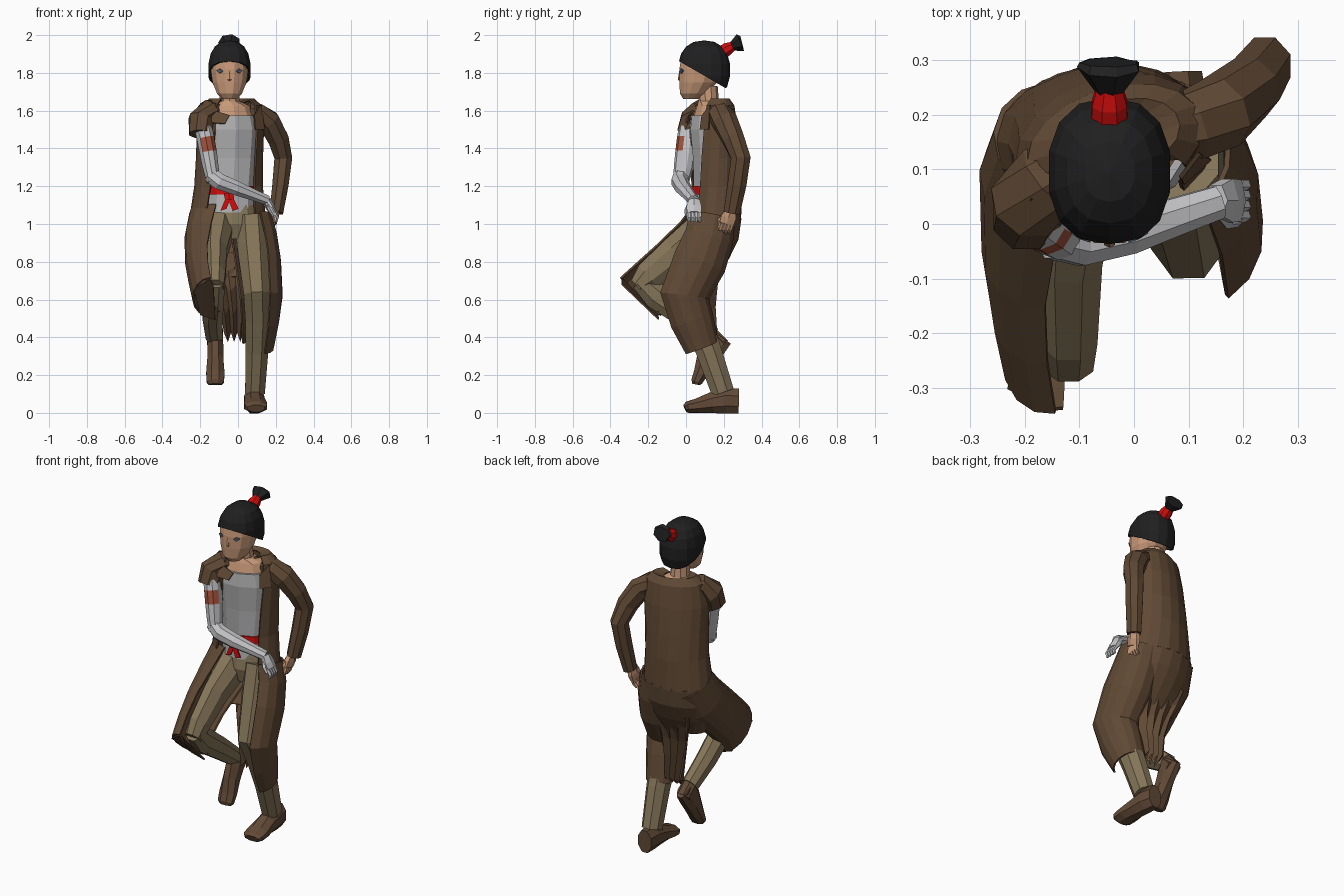
import bpy, bmesh, math
from mathutils import Vector as V

def material(name, r, g, b):
    m = bpy.data.materials.new(name)
    m.diffuse_color = (r, g, b, 1)
    return m

COAT = material("coat brown", .118, .067, .035)
SHOE = material("shoe brown", .125, .07, .039)
PANTS = material("khaki", .235, .18, .10)
SKIN = material("skin", .58, .32, .19)
SHIRT = material("shirt grey", .45, .45, .46)
METAL = material("arm grey", .56, .56, .58)
RED = material("red cloth", .65, .004, .004)
HAIR = material("black hair", .014, .014, .015)
PATCH = material("rust patch", .36, .085, .045)
EYE = material("eye", .08, .11, .15)

def finish(name, bm, mats, thick=0):
    me = bpy.data.meshes.new(name)
    bmesh.ops.recalc_face_normals(bm, faces=bm.faces)
    bm.to_mesh(me)
    bm.free()
    for m in mats:
        me.materials.append(m)
    ob = bpy.data.objects.new(name, me)
    bpy.context.collection.objects.link(ob)
    if thick:
        s = ob.modifiers.new("thickness", "SOLIDIFY")
        s.thickness, s.offset = thick, 0
    return ob

# Loft of elliptic rings (x, y, z, a, b, yaw). Angle 0 is the ref side, 90 the front
# of a downward tube. An arc makes an open cloth shell.
def tube(name, mat, pts, n=8, arc=None, ref=(1, 0, 0), flat=False, thick=.01, rule=None, extra=()):
    bm = bmesh.new()
    P = [V(p[:3]) for p in pts]
    rings = []
    for i, p in enumerate(pts):
        yaw = math.radians(p[5]) if len(p) > 5 else 0
        t = V((0, 0, -1)) if flat else (P[min(i + 1, len(P) - 1)] - P[max(i - 1, 0)]).normalized()
        r = V((math.cos(yaw), math.sin(yaw), 0)) if flat else V(ref)
        side = (r - t * r.dot(t)).normalized()
        up = t.cross(side)
        if arc:
            angs = [math.radians(arc[0] + (arc[1] - arc[0]) * k / n) for k in range(n + 1)]
            s = 1
        else:
            angs = [(k + .5) * math.tau / n for k in range(n)]
            s = 1 / math.cos(math.pi / n)
        rings.append([bm.verts.new(P[i] + side * math.cos(a) * p[3] * s + up * math.sin(a) * p[4] * s)
                      for a in angs])
    for A, B in zip(rings, rings[1:]):
        for k in range(n):
            j = k + 1 if arc else (k + 1) % n
            bm.faces.new((A[k], A[j], B[j], B[k]))
    if not arc:
        bm.faces.new(rings[0])
        bm.faces.new(rings[-1])
    bmesh.ops.recalc_face_normals(bm, faces=bm.faces)
    if rule:
        for f in bm.faces:
            f.material_index = int(rule(f.calc_center_median(), f.normal))
    return finish(name, bm, [mat, *extra], thick if arc else 0)

def plate(name, mat, pts, thick=.008):
    bm = bmesh.new()
    bm.faces.new([bm.verts.new(p) for p in pts])
    return finish(name, bm, [mat], thick)

# Head and face
tube("head", SKIN, [(-.045, .025, 1.663, .04, .04), (-.045, .04, 1.69, .066, .072),
                    (-.045, .065, 1.75, .09, .1), (-.045, .08, 1.82, .1, .115),
                    (-.045, .085, 1.87, .097, .112), (-.045, .09, 1.9, .06, .07)], n=12, flat=True)
tube("nose", SKIN, [(-.045, -.03, 1.81, .005, .005), (-.045, -.034, 1.765, .01, .008),
                    (-.045, -.026, 1.755, .007, .005)], n=6, flat=True)
for sx, side in ((-1, "right"), (1, "left")):
    cx = -.045 + sx * .052
    plate(side + "_eye", EYE, [(cx - sx * .018, -.031, 1.808), (cx, -.025, 1.822),
                               (cx + sx * .018, -.014, 1.813), (cx, -.025, 1.798)], .007)
tube("neck", SKIN, [(-.045, .115, 1.73, .05, .05), (-.045, .12, 1.65, .053, .052),
                    (-.04, .125, 1.625, .1, .065, 15), (-.04, .125, 1.55, .13, .088, 15)], n=10, flat=True)

# Hair cap, slightly boxy, cut along a sloping hairline
bm = bmesh.new()
bmesh.ops.create_uvsphere(bm, u_segments=14, v_segments=9, radius=1)
for v in bm.verts:
    box = [math.copysign(abs(c) ** .85, c) for c in v.co]
    v.co = V((-.045 + box[0] * .11, .096 + box[1] * .133, 1.815 + box[2] * .152))
bmesh.ops.bisect_plane(bm, geom=bm.verts[:] + bm.edges[:] + bm.faces[:], plane_co=(0, -.04, 1.865),
                       plane_no=(0, .5, .86), clear_inner=True)
finish("hair", bm, [HAIR], .01)
tube("hair_tie", RED, [(-.045, .19, 1.907, .033, .036), (-.045, .222, 1.928, .032, .034),
                       (-.045, .255, 1.946, .022, .022)])
tube("hair_tail", HAIR, [(-.045, .24, 1.938, .022, .02), (-.045, .288, 1.96, .054, .045),
                         (-.045, .296, 1.962, .05, .03)], n=7)

# Shirt, belt and trousers top
tube("shirt", SHIRT, [(-.04, .125, 1.575, .137, .092, 15), (-.04, .13, 1.5, .155, .105, 15),
                      (-.04, .145, 1.35, .145, .105, 12), (-.04, .15, 1.2, .135, .105, 8),
                      (-.04, .145, 1.06, .135, .11, 5)], n=10, flat=True)
tube("belt", RED, [(-.04, .15, 1.2, .142, .113, 8), (-.04, .15, 1.155, .142, .115, 8)], n=10, flat=True)
tube("belt_knot", RED, [(-.05, .025, 1.165, .026, .015), (-.045, .022, 1.13, .024, .015)], n=6, flat=True)
for dx in (-.035, .03):
    plate("belt_end", RED, [(-.06, .022, 1.15), (-.032, .022, 1.15),
                            (-.027 + dx, .02, 1.08), (-.058 + dx, .02, 1.07)])
tube("trouser_seat", PANTS, [(-.035, .145, 1.1, .13, .1), (-.03, .14, 1.0, .145, .11),
                             (-.02, .14, .92, .1, .09)], n=10, flat=True)

# Legs: left one stands, right one is raised
tube("left_leg", PANTS, [(.07, .13, 1.03, .085, .1), (.08, .09, .87, .085, .11), (.1, -.005, .63, .07, .095),
                         (.105, .05, .5, .066, .075), (.1, .12, .33, .06, .068), (.09, .195, .11, .052, .06)])
tube("right_thigh", PANTS, [(-.1, .13, 1.0, .085, .1), (-.12, -.05, .85, .062, .09),
                            (-.12, -.2, .725, .053, .075), (-.12, -.258, .67, .045, .045)])
tube("right_shin", PANTS, [(-.12, -.245, .7, .048, .05), (-.128, -.16, .62, .055, .07),
                           (-.135, 0, .51, .052, .062), (-.125, .14, .405, .045, .05)])

def foot(name, heel, fwd, up, width):
    prof = [(0, .8, .062, .066), (.07, 1, .064, .068), (.14, 1.0, .054, .056),
            (.22, 1.15, .038, .038), (.27, 1.1, .03, .03), (.284, .85, .024, .02)]  # along, width, lift, height
    pts = [(*(V(heel) + V(fwd).normalized() * d + V(up).normalized() * h), w * width, b)
           for d, w, h, b in prof]
    tube(name, SHOE, pts)

foot("left_shoe", (.082, .278, 0), (.05, -1, 0), (0, 0, 1), .053)
foot("right_shoe", (-.12, .235, .37), (0, -.57, -.82), (0, -.82, .57), .042)
tube("right_shoe_collar", SHOE, [(-.125, .12, .42, .043, .046), (-.12, .19, .35, .04, .046)])

# Open coat: body, hips, both skirts and the folded middle of the back
tube("coat_body", COAT, [(-.04, .15, 1.645, .07, .055, 18), (-.033, .155, 1.66, .12, .068, 18),
                         (-.035, .147, 1.625, .162, .098, 18),
                         (-.04, .145, 1.5, .178, .12, 18), (-.045, .15, 1.35, .175, .13, 14),
                         (-.05, .155, 1.2, .178, .135, 10), (-.055, .15, 1.02, .2, .138, 6)],
     n=14, arc=(48, -230), flat=True)
tube("coat_hips", COAT, [(-.055, .15, 1.03, .2, .138, 6), (-.045, .135, .92, .205, .138, 4),
                         (-.035, .11, .82, .19, .115, 2), (-.02, .08, .72, .16, .085)],
     n=9, arc=(0, -180), flat=True)
tube("coat_left_skirt", COAT, [(.065, .135, 1.04, .11, .125), (.08, .115, .93, .125, .135),
                               (.1, .065, .8, .125, .148), (.115, -.015, .62, .118, .135),
                               (.11, .025, .49, .105, .12), (.1, .08, .345, .085, .095)], n=9, arc=(62, -150))
tube("coat_right_skirt", COAT, [(-.125, .15, 1.04, .13, .125), (-.15, .08, .92, .13, .14),
                                (-.17, -.06, .79, .105, .135), (-.165, -.16, .7, .092, .135),
                                (-.15, -.24, .615, .088, .145)], n=9, arc=(86, 305))
plate("coat_right_knee_flap", COAT, [(-.232, -.3, .655), (-.15, -.34, .71), (-.13, -.338, .68),
                                     (-.12, -.145, .495), (-.2, -.15, .52)])
bm = bmesh.new()
rows = []
for z, y, xl, xr, fold in ((.85, .215, -.17, .08, 0), (.76, .18, -.15, .08, .01),
                           (.66, .145, -.12, .07, .018), (.54, .13, -.09, .06, .022), (.4, .135, -.07, .045, .025)):
    rows.append([bm.verts.new((xl + (xr - xl) * i / 7, y + fold * (-1) ** i, z + fold * (-1) ** i))
                 for i in range(8)])
for A, B in zip(rows, rows[1:]):
    for i in range(7):
        bm.faces.new((A[i], A[i + 1], B[i + 1], B[i]))
finish("coat_back_folds", bm, [COAT], .01)
plate("right_lapel", COAT, [(-.19, .05, 1.635), (-.13, .035, 1.6), (-.045, .02, 1.575),
                            (-.07, .01, 1.53), (-.2, -.005, 1.54)])
plate("left_lapel", COAT, [(.12, .13, 1.63), (.085, .085, 1.575), (.09, .075, 1.5), (.14, .12, 1.5)])

# Sleeves
tube("right_sleeve", COAT, [(-.1, .13, 1.605, .05, .045), (-.155, .085, 1.6, .065, .056),
                            (-.195, .04, 1.55, .07, .066), (-.198, .012, 1.475, .062, .06)], ref=(0, 1, 0))
tube("left_sleeve", COAT, [(.05, .165, 1.6, .05, .045), (.105, .18, 1.585, .062, .053),
                           (.16, .205, 1.545, .065, .06), (.213, .25, 1.45, .057, .055),
                           (.24, .29, 1.35, .052, .047), (.225, .27, 1.21, .05, .043),
                           (.203, .242, 1.06, .043, .036)], ref=(0, 1, 0))

# Grey right arm with a rust patch
tube("right_upper_arm", METAL, [(-.185, .015, 1.51, .046, .05), (-.172, .007, 1.455, .046, .052),
                                (-.158, -.002, 1.38, .046, .052), (-.145, -.012, 1.3, .042, .05),
                                (-.13, -.027, 1.225, .036, .04)], n=10, extra=[PATCH],
     rule=lambda c, n: 1.38 < c.z < 1.455 and n.dot(V((.35, -.93, 0))) > .75)
tube("right_forearm", METAL, [(-.15, -.025, 1.265, .038, .04), (-.1, -.033, 1.225, .043, .043),
                              (-.01, -.015, 1.19, .04, .038), (.08, .015, 1.155, .034, .03),
                              (.155, .04, 1.125, .03, .026)], ref=(0, 1, 0))

# Hands
def hand(name, mat, wrist, d, thumb):
    w, d, s, up = V(wrist), V(d).normalized() * 1.2, V((0, 1, 0)), V(thumb)
    tube(name + "_palm", mat, [(*w, .028, .022), (*(w + d * .035), .04, .021),
                               (*(w + d * .065), .038, .016)], n=6, ref=s)
    for i in range(4):
        b = w + d * .06 + s * (i - 1.5) * .019
        tube(name + "_finger", mat, [(*b, .01, .01), (*(b + d * .03), .009, .009),
                                     (*(b + d * .045 + V((-.015, 0, -.004))), .007, .007)], n=5, ref=s)
    b = w + d * .02 + up * .02
    tube(name + "_thumb", mat, [(*b, .012, .012), (*(b + d * .03 + up * .02), .01, .01),
                                (*(b + d * .06 + up * .02), .007, .007)], n=5, ref=s)

hand("left_hand", SKIN, (.197, .237, 1.075), (-.15, -.3, -1), (-.3, -1, 0))
hand("right_hand", METAL, (.15, .043, 1.125), (.5, .0, -.85), (-.2, -1, 0))
